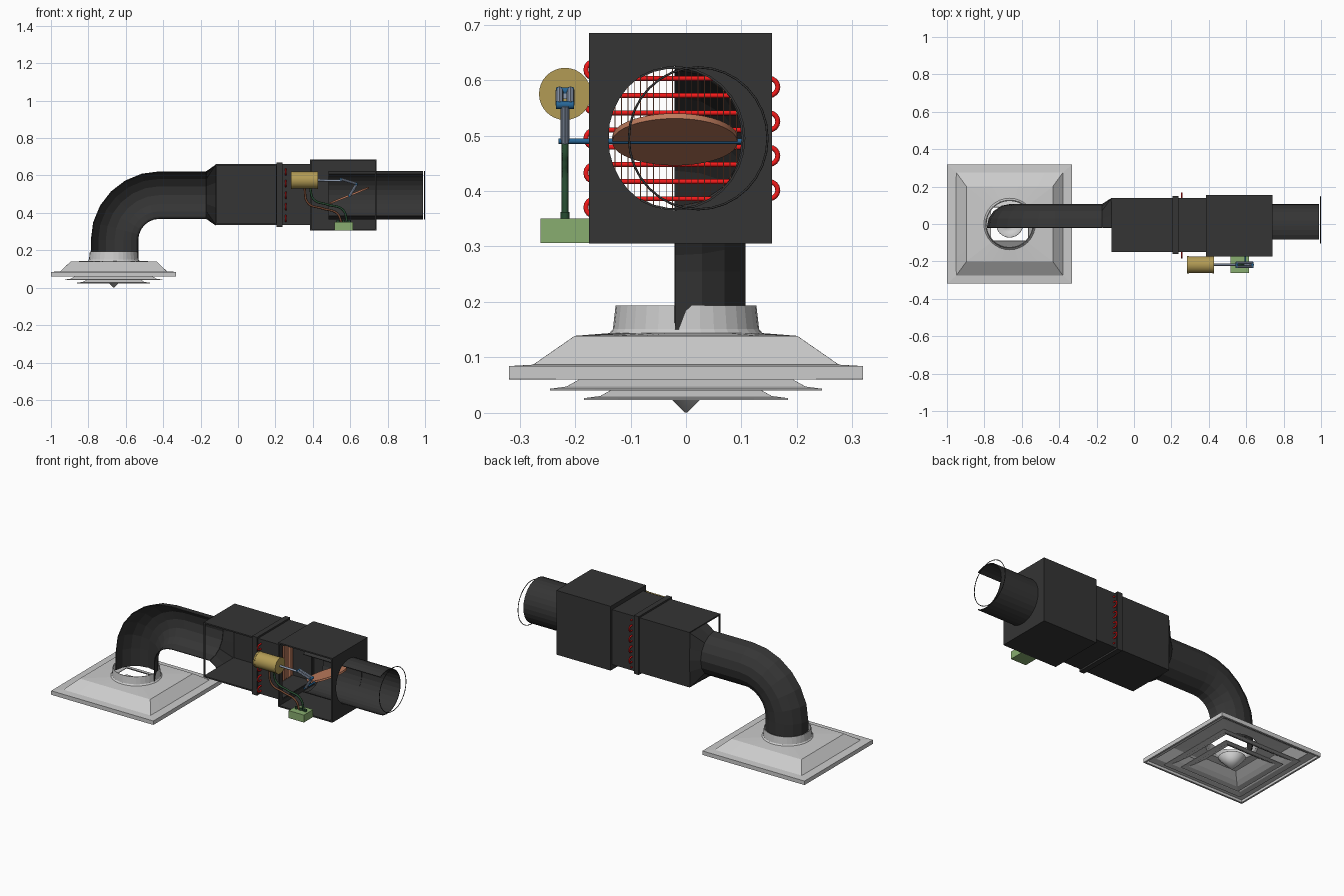
import bpy, bmesh
from math import sin, cos, pi, radians
from mathutils import Vector, Matrix

cube = bpy.data.objects.get("Cube")
if cube:
    bpy.data.objects.remove(cube)


def material(name, *rgb):
    m = bpy.data.materials.new(name)
    m.use_nodes = True
    m.diffuse_color = (*rgb, 1)
    m.node_tree.nodes["Principled BSDF"].inputs["Base Color"].default_value = (*rgb, 1)
    return m


DARK = material("dark_sheet_metal", .035, .035, .035)
YELLOW = material("yellow", .45, .33, .09)
GREEN = material("light_green", .25, .42, .16)
RED = material("red", .9, .01, .01)
COPPER = material("copper", .52, .2, .11)
BLUE = material("blue", .02, .13, .3)
STEEL = material("blue_steel", .28, .34, .45)
HOSE_GREEN = material("dark_green", .02, .07, .03)
HOSE_BROWN = material("brown", .16, .06, .03)


def finish(name, bm, mat=None, thick=0, smooth=False):
    bmesh.ops.recalc_face_normals(bm, faces=bm.faces)
    me = bpy.data.meshes.new(name)
    bm.to_mesh(me)
    bm.free()
    ob = bpy.data.objects.new(name, me)
    bpy.context.collection.objects.link(ob)
    if mat:
        me.materials.append(mat)
    if thick:
        mod = ob.modifiers.new("thickness", "SOLIDIFY")
        mod.thickness, mod.offset = thick, 0
    if smooth:
        bpy.ops.object.select_all(action="DESELECT")
        ob.select_set(True)
        bpy.context.view_layer.objects.active = ob
        bpy.ops.object.shade_smooth_by_angle(angle=radians(35))
    return ob


def loft(name, rings, mat=None, thick=.004, closed=True, smooth=False):
    bm = bmesh.new()
    rows = [[bm.verts.new(p) for p in ring] for ring in rings]
    n = len(rows[0])
    for a, b in zip(rows, rows[1:]):
        for i in range(n if closed else n - 1):
            j = (i + 1) % n
            bm.faces.new((a[i], a[j], b[j], b[i]))
    return finish(name, bm, mat, thick, smooth)


def slabs(name, boxes, mat):
    bm = bmesh.new()
    for lo, hi in boxes:
        lo, hi = Vector(lo), Vector(hi)
        size = Matrix.Diagonal((*(hi - lo), 1))
        bmesh.ops.create_cube(bm, size=1, matrix=Matrix.Translation((lo + hi) / 2) @ size)
    return finish(name, bm, mat)


def rod(name, a, b, r, mat, r2=None, sides=20):
    a, b = Vector(a), Vector(b)
    d = b - a
    m = Matrix.Translation((a + b) / 2) @ d.to_track_quat("Z", "Y").to_matrix().to_4x4()
    bm = bmesh.new()
    bmesh.ops.create_cone(bm, cap_ends=True, segments=sides, radius1=r,
                          radius2=r if r2 is None else r2, depth=d.length, matrix=m)
    return finish(name, bm, mat, smooth=True)


def tube(name, pts, r, mat, bezier=False, cyclic=False):
    cu = bpy.data.curves.new(name, "CURVE")
    cu.dimensions, cu.bevel_depth, cu.bevel_resolution = "3D", r, 2
    sp = cu.splines.new("BEZIER" if bezier else "POLY")
    store = sp.bezier_points if bezier else sp.points
    store.add(len(pts) - 1)
    for p, co in zip(store, pts):
        if bezier:
            p.co = co
            p.handle_left_type = p.handle_right_type = "AUTO"
        else:
            p.co = (*co, 1)
    sp.use_cyclic_u, cu.use_fill_caps = cyclic, True
    ob = bpy.data.objects.new(name, cu)
    bpy.context.collection.objects.link(ob)
    cu.materials.append(mat)
    return ob


def arc(a0, a1, n):
    return [radians(a0 + (a1 - a0) * i / n) for i in range(n + 1)]


def on_square(a):
    k = max(abs(cos(a)), abs(sin(a)))
    return cos(a) / k, sin(a) / k


def ring_x(x, angles, ry, rz, square=False, cy=-.02, cz=.495):
    pts = [on_square(a) if square else (cos(a), sin(a)) for a in angles]
    return [(x, cy + ry * u, cz + rz * v) for u, v in pts]


FULL = arc(0, 360, 32)[:-1]
HALF = arc(-90, 90, 8)

# Ceiling diffuser: square pan, round neck, nested louvers, centre cone
CX = -.665


def ring_z(z, rx, ry=None, square=True):
    pts = [on_square(a) if square else (cos(a), sin(a)) for a in FULL]
    return [(CX + rx * u, (ry or rx) * v, z) for u, v in pts]


loft("diffuser_pan", [ring_z(.062, .325, .31), ring_z(.062, .333, .318), ring_z(.083, .333, .318),
                      ring_z(.085, .285, .275), ring_z(.137, .23, .2), ring_z(.142, .137, square=False),
                      ring_z(.15, .13, square=False), ring_z(.193, .125, square=False)])
for name, z, rx, ry in (("outer_louver", .042, .26, .245), ("inner_louver", .025, .195, .184)):
    loft(name, [ring_z(z, rx, ry), ring_z(z + .004, rx - .03, ry - .03),
                ring_z(z + .018, rx - .055, ry - .055), ring_z(z + .045, rx - .095, ry - .095)], thick=.003)
loft("diffuser_cone", [ring_z(.072, .072, square=False), ring_z(.001, .001, square=False)], thick=.002, smooth=True)

# Half-shell elbow, cut open along its length
R, BEND = .125, .24
path = [((-.66, .15), 0)]
path += [((-.42 - BEND * cos(t), .255 + BEND * sin(t)), t) for t in arc(0, 90, 6)]
path += [((-.17, .495), pi / 2)]
loft("elbow_duct", [[(x - R * sin(a) * cos(t), -.02 + R * cos(a), z + R * sin(a) * sin(t)) for a in HALF]
                    for (x, z), t in path], DARK, closed=False)
loft("round_to_square", [ring_x(-.17, HALF, R, R), ring_x(-.12, HALF, .157, .16, True)], DARK, closed=False)


# Rectangular casings: sleeve walls plus a thin frame where the front is open
def casing(name, x0, x1, y0, y1, z0, z1, t=.008, front=False):
    parts = [((x0, y0, z1 - t), (x1, y1, z1)), ((x0, y0, z0), (x1, y1, z0 + t)),
             ((x0, y1 - t, z0), (x1, y1, z1))]
    if front:
        parts.append(((x0, y0, z0), (x1, y0 + t, z1)))
    else:
        parts += [((x, y0, z0), (x + t, y0 + t, z1)) for x in (x0, x1 - t)]
    return slabs(name, parts, DARK)


casing("attenuator_casing", -.12, .21, -.15, .14, .335, .66)
casing("joint_flange", .205, .237, -.16, .15, .325, .67, .02, True)
casing("coil_casing", .235, .39, -.15, .14, .335, .66, front=True)
casing("damper_casing", .385, .74, -.175, .155, .305, .685)
loft("damper_casing_end", [ring_x(.736, FULL, .165, .19, True, -.01), ring_x(.736, FULL, .12, .13)], DARK, .008)
loft("damper_casing_step", [ring_x(.389, FULL, .165, .19, True, -.01),
                            ring_x(.389, FULL, .14, .157, True, -.005)], DARK, .008)

# Heating coil: serpentine pipe and vertical fins
PITCH, ROWS = .031, 10
coil = []
for i in range(ROWS):
    z = .355 + PITCH * i
    side = 1 if i % 2 else -1
    edge = .15 if i % 2 else -.165
    coil.append((.256, -.165 if i % 2 else .15, z))
    if i < ROWS - 1:
        coil += [(.256, edge + side * PITCH / 2 * cos(a), z + PITCH / 2 * (1 + sin(a))) for a in arc(-90, 90, 8)]
coil.append((.256, .15, .355 + PITCH * (ROWS - 1)))
tube("heating_coil", coil, .0045, RED)
slabs("coil_fins", [((.241, y, .345), (.271, y + .0015, .65))
                    for y in [-.14 + .0115 * i for i in range(24)]], COPPER)

# Inlet duct, cut open at the front, with its end ring
CUT = arc(-120, 120, 20)
loft("inlet_duct", [ring_x(x, CUT, R, R + .003) for x in (.485, .74, .99)], DARK, closed=False)
tube("inlet_ring", ring_x(.997, FULL, R, R + .003, cy=.022), .002, DARK, cyclic=True)

# Damper blade and shaft
d = Vector((sin(radians(22)), 0, -cos(radians(22)))) * .005
c = Vector((.595, -.02, .493))
rod("damper_blade", c - d, c + d, .113, COPPER, sides=40)
rod("damper_shaft", (.595, -.23, .49), (.595, .1, .49), .005, BLUE)

# Actuator, push rod and linkage
Y = -.218
rod("actuator_body", (.288, Y, .575), (.425, Y, .575), .045, YELLOW, sides=32)
for x in (.284, .42):
    rod("actuator_cap", (x, Y, .575), (x + .009, Y, .575), .047, YELLOW, sides=32)
rod("push_rod", (.425, Y, .575), (.555, Y, .572), .006, STEEL)
for off in (-.01, .01):
    rod("link_arm", (.545, Y + off, .582), (.635, Y + off, .555), .007, STEEL, sides=8)
rod("crank_arm", (.635, Y, .555), (.595, Y, .488), .008, STEEL, sides=8)
for x, z in ((.55, .58), (.633, .555)):
    rod("link_pin", (x, Y - .016, z), (x, Y + .016, z), .007, BLUE, sides=12)

# Control box with its hoses
slabs("control_box", [((.515, -.262, .306), (.615, -.175, .35))], GREEN)
for name, dx, dz, mat in (("green_hose", .03, .012, HOSE_GREEN), ("brown_hose", 0, -.008, HOSE_BROWN)):
    tube(name, [(.355 + dx, Y, .535), (.375 + dx, Y, .46 + dz), (.45 + dx, Y, .432 + dz),
                (.53 + dx, Y, .405 + dz), (.555 + dx, Y, .345)], .006, mat, bezier=True)
for x in (.535, .565, .595):
    rod("hose_fitting", (x, Y, .348), (x, Y, .362), .008, HOSE_GREEN, sides=12)
